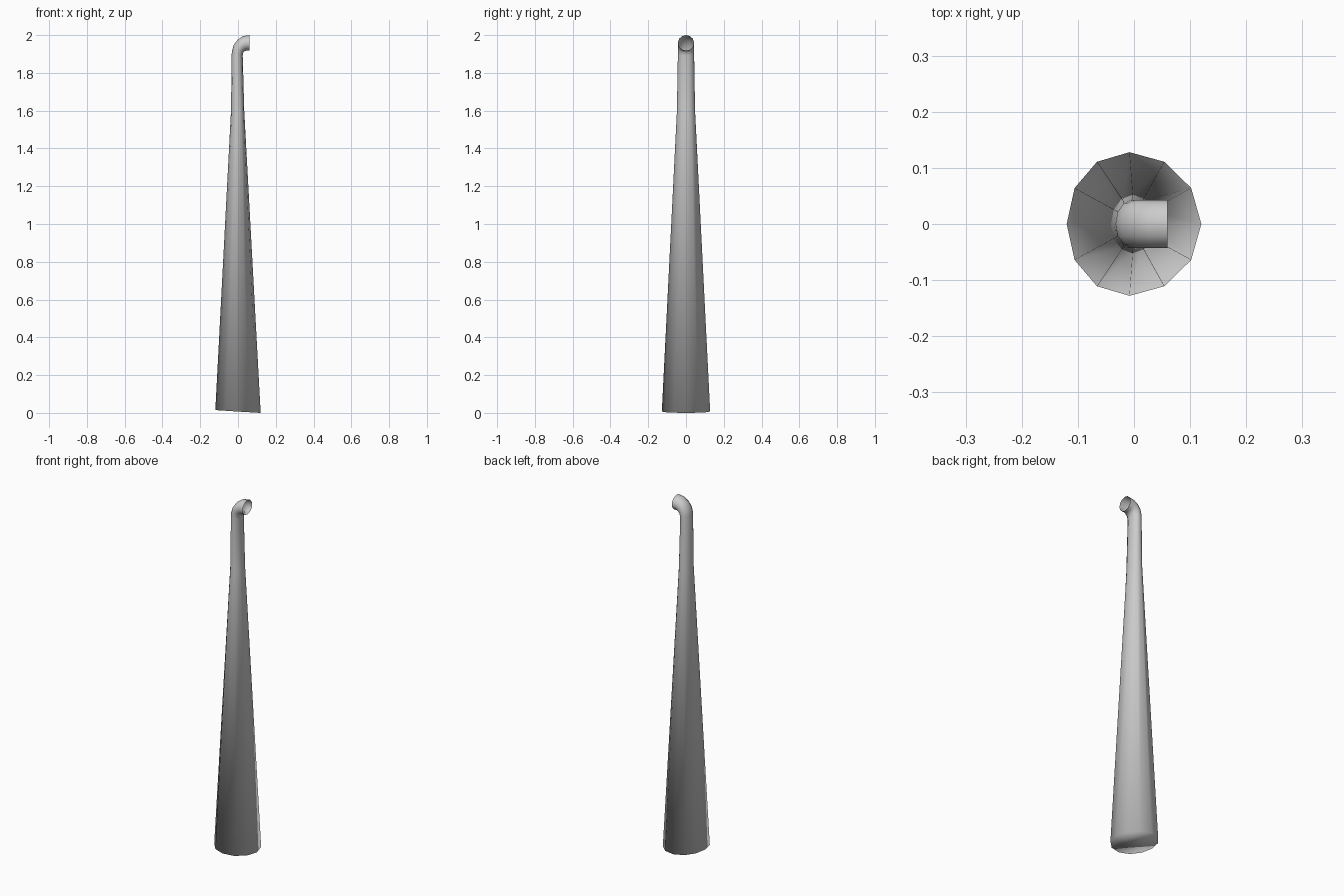
import bpy, bmesh, math
from mathutils import Vector

if "Cube" in bpy.data.objects:
    bpy.data.objects.remove(bpy.data.objects["Cube"])

SIDES = 12
# cross-sections: outer (x, z), inner (x, z), half width in y
RINGS = [
    ((-0.12, 0.015), (0.12, 0.0), 0.128),
    ((-0.037, 1.6), (0.033, 1.6), 0.048),
    ((-0.033, 1.91), (0.025, 1.89), 0.043),
    ((-0.024, 1.945), (0.028, 1.908), 0.043),
    ((-0.003, 1.975), (0.035, 1.915), 0.043),
    ((0.025, 1.994), (0.044, 1.918), 0.043),
    ((0.06, 2.0), (0.06, 1.918), 0.043),
]


def make_ring(bm, outer, inner, half_y):
    a = Vector((outer[0], 0, outer[1]))
    b = Vector((inner[0], 0, inner[1]))
    mid, half = (a + b) / 2, (b - a) / 2
    verts = []
    for i in range(SIDES):
        t = 2 * math.pi * i / SIDES
        verts.append(bm.verts.new(mid + half * math.cos(t) + Vector((0, half_y * math.sin(t), 0))))
    return verts


# tapered pipe with a bent, open mouth
bm = bmesh.new()
rings = [make_ring(bm, *r) for r in RINGS]
for v in rings[0]:
    v.co.x -= 0.008 * (v.co.y / 0.128) ** 2
for lo, hi in zip(rings, rings[1:]):
    for i in range(SIDES):
        j = (i + 1) % SIDES
        bm.faces.new((lo[i], lo[j], hi[j], hi[i]))
# closed foot
bm.faces.new(list(reversed(rings[0])))
for f in bm.faces:
    f.smooth = True

mesh = bpy.data.meshes.new("bent_pipe")
bm.to_mesh(mesh)
bm.free()
pipe = bpy.data.objects.new("bent_pipe", mesh)
bpy.context.collection.objects.link(pipe)
